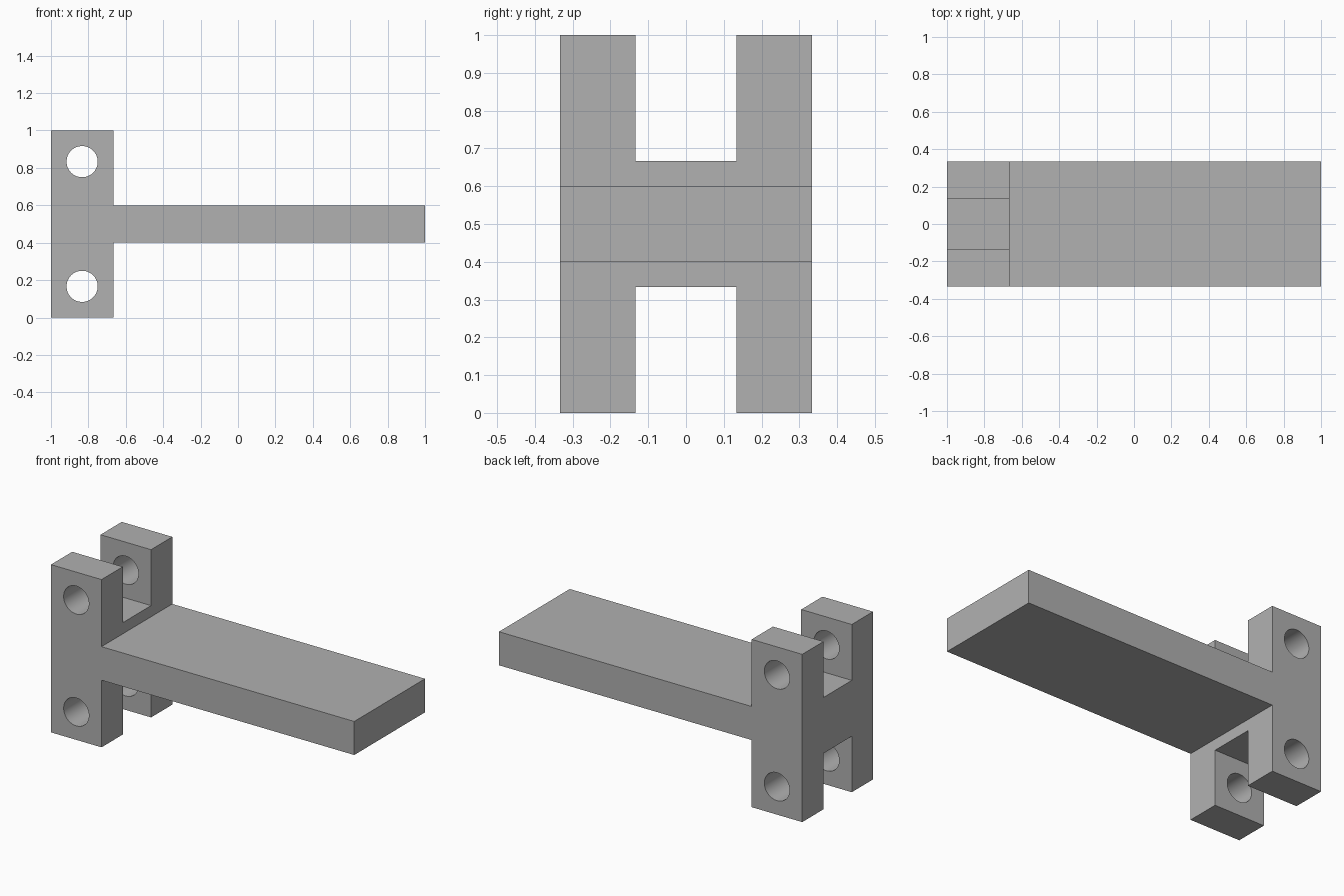
import bpy
import bmesh
import math
from mathutils import Matrix

default = bpy.data.objects.get("Cube")
if default:
    bpy.data.objects.remove(default, do_unlink=True)

HALF_W = 1 / 3              # half depth of the whole bracket
YOKE_X = -2 / 3             # where the yoke meets the plate
HOLE_X, HOLE_R = -5 / 6, 1 / 12
SLOT_W, SLOT_Z = 0.1333, 1 / 6    # half width of slot, half height of web

grey = bpy.data.materials.new("plain grey")
grey.use_nodes = True
colour = (0.44, 0.44, 0.44, 1)
grey.diffuse_color = colour
grey.node_tree.nodes["Principled BSDF"].inputs["Base Color"].default_value = colour


def make_object(name, bm):
    bmesh.ops.recalc_face_normals(bm, faces=bm.faces)
    mesh = bpy.data.meshes.new(name)
    bm.to_mesh(mesh)
    bm.free()
    mesh.materials.append(grey)
    obj = bpy.data.objects.new(name, mesh)
    bpy.context.collection.objects.link(obj)
    return obj


def box(name, lo, hi):
    bm = bmesh.new()
    size = [b - a for a, b in zip(lo, hi)]
    centre = [(a + b) / 2 for a, b in zip(lo, hi)]
    bmesh.ops.create_cube(bm, size=1, matrix=Matrix.Translation(centre) @ Matrix.Diagonal((*size, 1)))
    return make_object(name, bm)


def pin(name, z):
    bm = bmesh.new()
    place = Matrix.Translation((HOLE_X, 0, z)) @ Matrix.Rotation(math.pi / 2, 4, "X")
    bmesh.ops.create_cone(bm, cap_ends=True, segments=64, radius1=HOLE_R, radius2=HOLE_R,
                          depth=1, matrix=place)
    return make_object(name, bm)


# Body: T-shaped side profile extruded across the depth
profile = [(-1, 0), (YOKE_X, 0), (YOKE_X, 0.4), (1, 0.4),
           (1, 0.6), (YOKE_X, 0.6), (YOKE_X, 1), (-1, 1)]
bm = bmesh.new()
face = bm.faces.new([bm.verts.new((x, -HALF_W, z)) for x, z in profile])
ext = bmesh.ops.extrude_face_region(bm, geom=[face])
bmesh.ops.translate(bm, vec=(0, 2 * HALF_W, 0),
                    verts=[v for v in ext["geom"] if isinstance(v, bmesh.types.BMVert)])
bracket = make_object("forked_bracket", bm)

# Cutters: a slot between the prongs and a pin hole through them, top and bottom
cutters = [
    box("upper_slot", (-1.1, -SLOT_W, 0.5 + SLOT_Z), (-0.6, SLOT_W, 1.1)),
    box("lower_slot", (-1.1, -SLOT_W, -0.1), (-0.6, SLOT_W, 0.5 - SLOT_Z)),
    pin("upper_pin_hole", 5 / 6),
    pin("lower_pin_hole", 1 / 6),
]

bpy.ops.object.select_all(action="DESELECT")
bracket.select_set(True)
bpy.context.view_layer.objects.active = bracket
for cutter in cutters:
    cutter.hide_render = True
    mod = bracket.modifiers.new(cutter.name, "BOOLEAN")
    mod.operation = "DIFFERENCE"
    mod.solver = "EXACT"
    mod.object = cutter
    bpy.ops.object.modifier_apply(modifier=mod.name)
    bpy.data.objects.remove(cutter, do_unlink=True)

# Smooth hole walls, crisp corners
bpy.ops.object.shade_smooth_by_angle(angle=math.radians(30))
